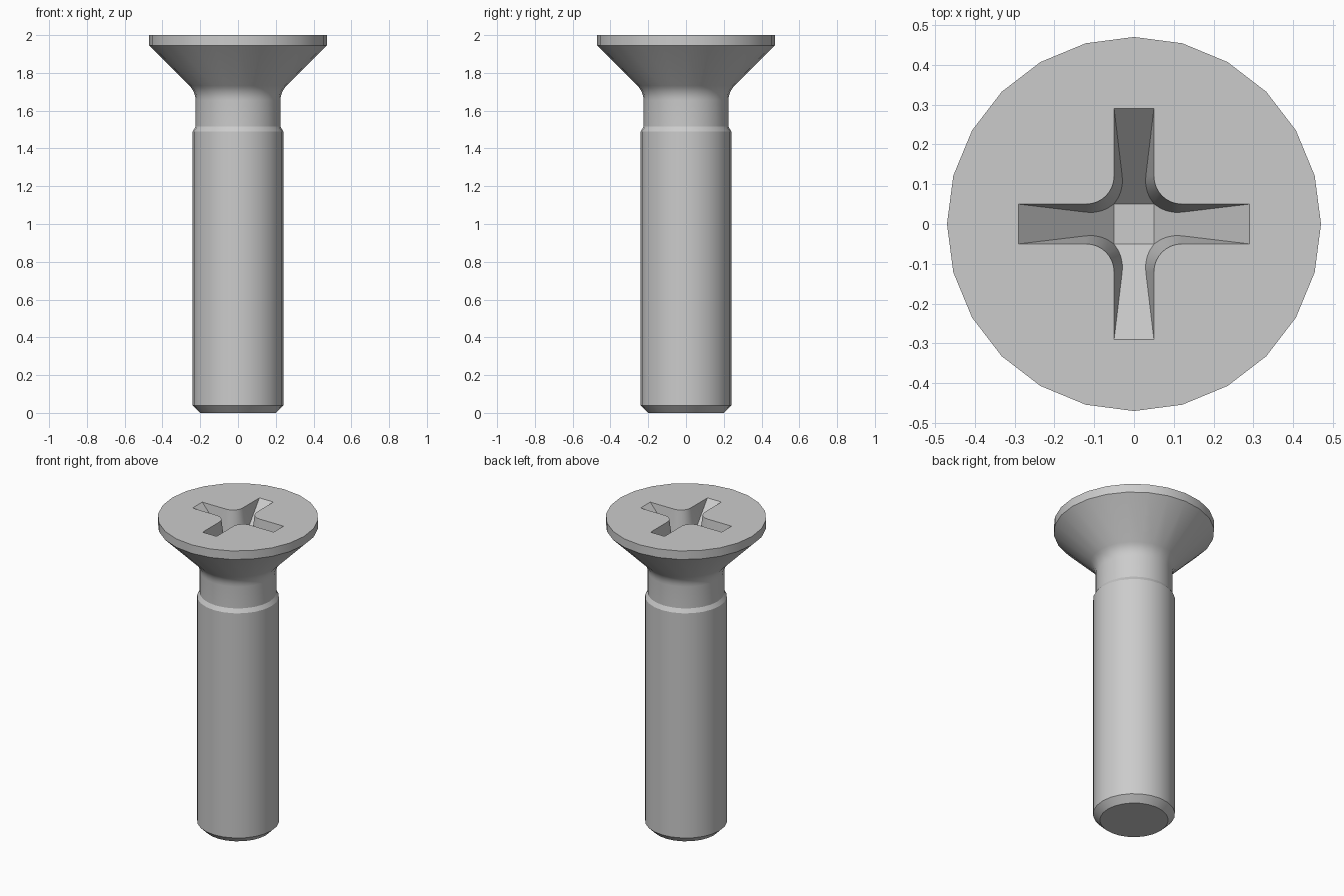
import bpy, bmesh, math

if "Cube" in bpy.data.objects:
    bpy.data.objects.remove(bpy.data.objects["Cube"])

SIDES = 24
TOP = 2.0


def make_object(name, bm):
    bmesh.ops.recalc_face_normals(bm, faces=bm.faces)
    mesh = bpy.data.meshes.new(name)
    bm.to_mesh(mesh)
    bm.free()
    obj = bpy.data.objects.new(name, mesh)
    bpy.context.collection.objects.link(obj)
    return obj


def loft(name, rings):
    """Closed solid through rings that have equal point counts."""
    bm = bmesh.new()
    loops = [[bm.verts.new(p) for p in ring] for ring in rings]
    for a, b in zip(loops, loops[1:]):
        for i in range(len(a)):
            j = (i + 1) % len(a)
            bm.faces.new((a[i], a[j], b[j], b[i]))
    bm.faces.new(loops[0])
    bm.faces.new(loops[-1])
    return make_object(name, bm)


def circle(r, z):
    return [(r * math.sin(2 * math.pi * i / SIDES),
             r * math.cos(2 * math.pi * i / SIDES), z) for i in range(SIDES)]


def square(h, z):
    return [(h, h, z), (-h, h, z), (-h, -h, z), (h, -h, z)]


def cross(z, steps=8):
    """Cross outline with rounded inner corners; the slot narrows with depth."""
    centre, reach = 0.12, 0.4
    r = 0.07 + 0.12 * (TOP - z)
    w = centre - r
    quarter = [(reach, -w), (reach, w)]
    for i in range(steps + 1):
        a = math.radians(270 - 90 * i / steps)
        quarter.append((centre + r * math.cos(a), centre + r * math.sin(a)))
    pts = []
    for k in range(4):
        c, s = round(math.cos(k * math.pi / 2)), round(math.sin(k * math.pi / 2))
        pts += [(x * c - y * s, x * s + y * c, z) for x, y in quarter]
    return pts


def boolean(obj, other, operation):
    mod = obj.modifiers.new("cut", 'BOOLEAN')
    mod.object, mod.operation, mod.solver = other, operation, 'EXACT'
    bpy.context.view_layer.objects.active = obj
    bpy.ops.object.modifier_apply(modifier=mod.name)
    bpy.data.objects.remove(other)


# Screw body: chamfered tip, shank, neck, filleted countersunk head
profile = [(0.20, 0), (0.24, 0.04), (0.24, 1.49), (0.225, 1.515)]
for i in range(6):
    a = math.radians(9 * i)
    profile.append((0.334 - 0.109 * math.cos(a), 1.655 + 0.109 * math.sin(a)))
profile += [(0.47, 1.945), (0.47, TOP)]
screw = loft("screw", [circle(r, z) for r, z in profile])

# Cross recess: tapered cross limited by a pyramid with sloping arm floors
recess = loft("recess_cutter", [cross(1.70), cross(2.05)])
slope = loft("recess_slope", [square(0.05, 1.76), square(0.32, 2.03)])
boolean(recess, slope, 'INTERSECT')
boolean(screw, recess, 'DIFFERENCE')

# Single steel colour
steel = bpy.data.materials.new("steel grey")
steel.diffuse_color = (0.6, 0.6, 0.6, 1)
steel.use_nodes = True
steel.node_tree.nodes["Principled BSDF"].inputs["Base Color"].default_value = steel.diffuse_color
screw.data.materials.clear()
screw.data.materials.append(steel)
for poly in screw.data.polygons:
    poly.material_index = 0

bpy.ops.object.select_all(action='DESELECT')
screw.select_set(True)
bpy.context.view_layer.objects.active = screw
bpy.ops.object.shade_smooth_by_angle(angle=math.radians(30))
